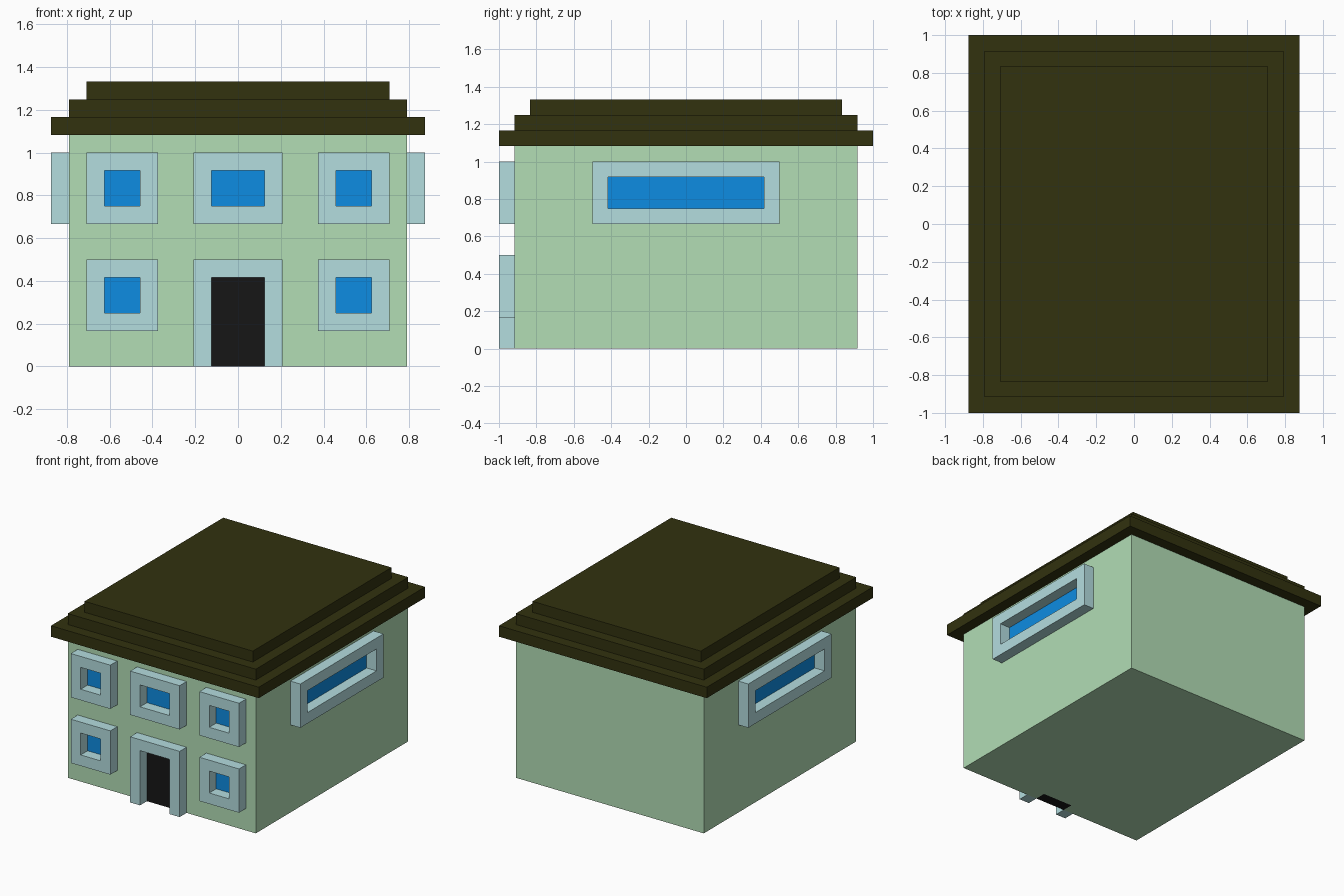
import bpy, bmesh

if "Cube" in bpy.data.objects:
    bpy.data.objects.remove(bpy.data.objects["Cube"])

U = 1 / 24                 # building grid
WX, WY, WH = 19, 22, 26    # wall half-width, half-depth, height


def srgb(r, g, b):
    f = lambda c: c / 12.92 if c <= 0.04045 else ((c + 0.055) / 1.055) ** 2.4
    return tuple(f(c / 255) for c in (r, g, b)) + (1,)


def material(name, rgb):
    m = bpy.data.materials.new(name)
    m.diffuse_color = srgb(*rgb)
    m.use_nodes = True
    m.node_tree.nodes["Principled BSDF"].inputs["Base Color"].default_value = m.diffuse_color
    return m


WALL = material("wall_green", (178, 221, 181))
TRIM = material("trim_pale_blue", (180, 221, 223))
GLASS = material("glass_blue", (13, 140, 226))
DOOR = material("door_black", (22, 22, 22))
ROOF = material("roof_dark", (50, 50, 15))


def finish(name, bm, mat=None):
    bmesh.ops.scale(bm, vec=(U, U, U), verts=bm.verts)
    bmesh.ops.recalc_face_normals(bm, faces=bm.faces)
    me = bpy.data.meshes.new(name)
    bm.to_mesh(me)
    bm.free()
    ob = bpy.data.objects.new(name, me)
    bpy.context.collection.objects.link(ob)
    if mat:
        me.materials.append(mat)
    return ob


def stack(bm, rects):
    """Closed solid through rectangles (half x, half y, z), bottom to top."""
    rings = [[bm.verts.new((sx * x, sy * y, z)) for sx, sy in
              ((-1, -1), (1, -1), (1, 1), (-1, 1))] for x, y, z in rects]
    for a, b in zip(rings, rings[1:]):
        for i in range(4):
            j = (i + 1) % 4
            bm.faces.new((a[i], a[j], b[j], b[i]))
    bm.faces.new(rings[0])
    bm.faces.new(rings[-1])


def place(side, u, z, d):
    """Point on a wall: u along it, z up, d outward from it."""
    return {"front": (u, -WY - d, z), "right": (WX + d, u, z),
            "left": (-WX - d, u, z)}[side]


def rect(u0, u1, z0, z1):
    return [(u0, z0), (u0, z1), (u1, z1), (u1, z0)]


def block(bm, side, r, d0, d1):
    a, b = ([bm.verts.new(place(side, u, z, d)) for u, z in rect(*r)] for d in (d0, d1))
    for i in range(4):
        j = (i + 1) % 4
        bm.faces.new((a[i], a[j], b[j], b[i]))
    bm.faces.new(a)
    bm.faces.new(b)


def frame(name, side, outer, inner, closed=True):
    """Raised surround; open at the bottom for the doorway."""
    bm = bmesh.new()
    loops = [[bm.verts.new(place(side, u, z, d)) for u, z in rect(*r)]
             for r, d in ((outer, 0), (outer, 2), (inner, 2), (inner, 0))]
    for i in range(4 if closed else 3):
        j = (i + 1) % 4
        for k in range(4):
            a, b = loops[k], loops[(k + 1) % 4]
            bm.faces.new((a[i], a[j], b[j], b[i]))
    if not closed:
        for i in (0, 3):
            bm.faces.new([l[i] for l in loops])
    finish(name, bm, TRIM)


# Walls
bm = bmesh.new()
stack(bm, [(WX, WY, 0), (WX, WY, WH)])
walls = finish("walls", bm, WALL)

# Stepped roof
bm = bmesh.new()
stack(bm, [(21, 24, 26), (21, 24, 28), (19, 22, 28), (19, 22, 30),
           (17, 20, 30), (17, 20, 32)])
finish("roof", bm, ROOF)

# Openings: name, wall, outer rectangle (u0, u1, z0, z1) of the surround
openings = [("upper_middle_window", "front", (-5, 5, 16, 24)),
            ("right_side_window", "right", (-12, 12, 16, 24)),
            ("left_side_window", "left", (-12, 12, 16, 24)),
            ("door", "front", (-5, 5, 0, 12))]
for floor, z in (("lower", 4), ("upper", 16)):
    for hand, u in (("left", -17), ("right", 9)):
        openings.append((f"{floor}_{hand}_window", "front", (u, u + 8, z, z + 8)))

# Surrounds, panes set flush in the wall, and the cutter for their pockets
cut = bmesh.new()
for name, side, outer in openings:
    is_door = name == "door"
    u0, u1, z0, z1 = outer
    inner = (u0 + 2, u1 - 2, 0 if is_door else z0 + 2, z1 - 2)
    frame(name + "_frame", side, outer, inner, closed=not is_door)
    bm = bmesh.new()
    block(bm, side, inner, -2, 0)
    finish(name if is_door else name + "_pane", bm, DOOR if is_door else GLASS)
    block(cut, side, (inner[0], inner[1], -1 if is_door else inner[2], inner[3]), -2, 1)

cutter = finish("pocket_cutter", cut)
cutter.hide_render = True
cutter.hide_set(True)
mod = walls.modifiers.new("pockets", "BOOLEAN")
mod.operation = "DIFFERENCE"
mod.solver = "EXACT"
mod.object = cutter
